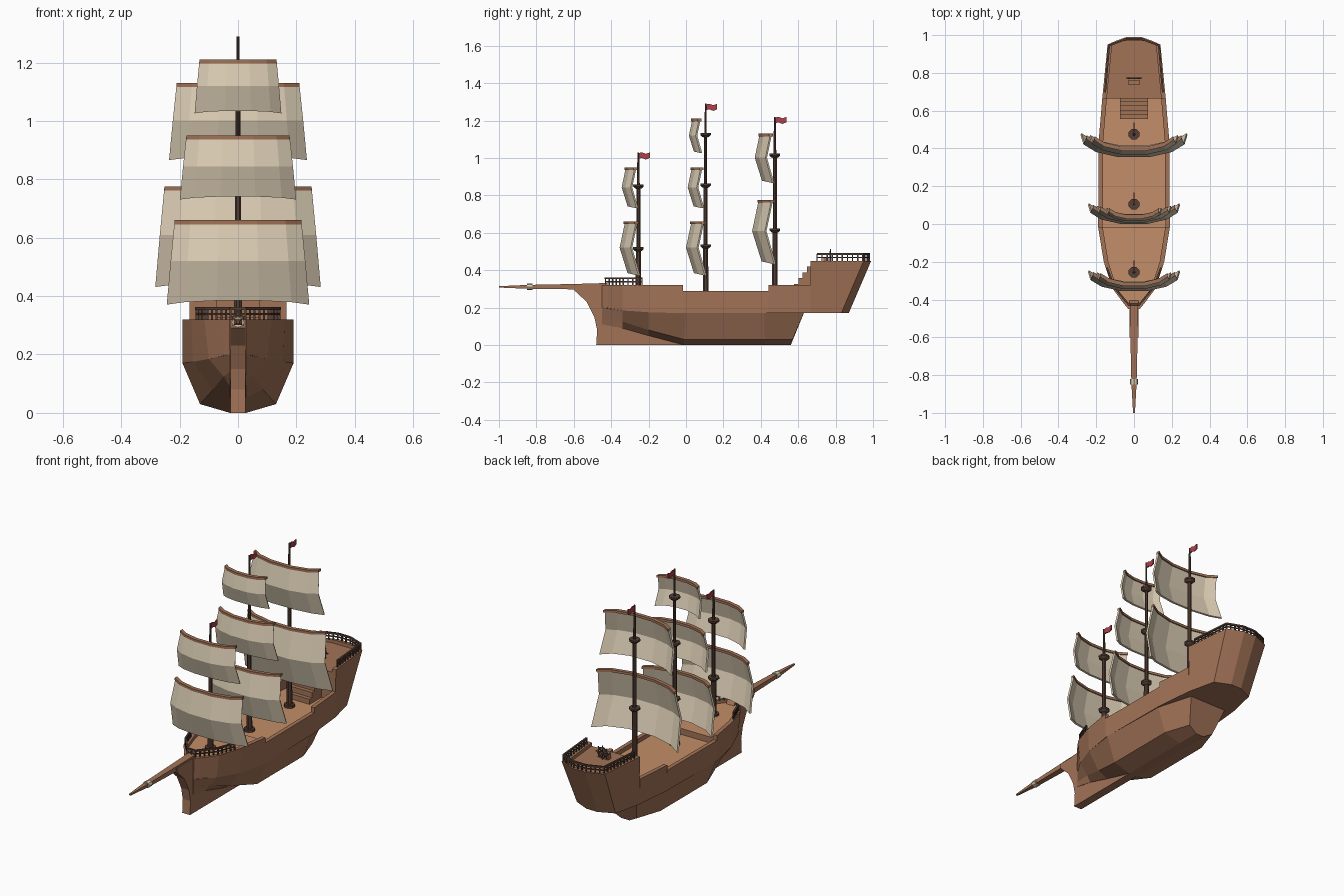
import bpy, bmesh, math
from mathutils import Vector

if "Cube" in bpy.data.objects:
    bpy.data.objects.remove(bpy.data.objects["Cube"])


def material(name, rgb):
    m = bpy.data.materials.new(name)
    m.diffuse_color = (*rgb, 1)
    m.use_nodes = True
    m.node_tree.nodes["Principled BSDF"].inputs["Base Color"].default_value = m.diffuse_color
    return m


WOOD = material("hull_wood", (.36, .17, .095))
DECK = material("deck_wood", (.55, .27, .14))
DARK = material("dark_wood", (.09, .05, .035))
CLOTH = material("sail_cloth", (.70, .60, .45))
RED = material("flag_red", (.42, .05, .07))


def mesh(name, verts, faces, mat, thick=0):
    me = bpy.data.meshes.new(name)
    me.from_pydata([tuple(v) for v in verts], [], faces)
    bm = bmesh.new()
    bm.from_mesh(me)
    bmesh.ops.recalc_face_normals(bm, faces=bm.faces)
    bm.to_mesh(me)
    bm.free()
    ob = bpy.data.objects.new(name, me)
    bpy.context.collection.objects.link(ob)
    me.materials.append(mat)
    if thick:
        s = ob.modifiers.new("thickness", 'SOLIDIFY')
        s.thickness, s.offset = thick, 0
    return ob


def loft(name, rings, mat, strip=None, strip_mat=None):
    """Skin closed rings and cap the ends; one lengthwise strip may be recoloured."""
    n = len(rings[0])
    verts = [p for r in rings for p in r]
    faces = [(k*n+i, k*n+(i+1) % n, (k+1)*n+(i+1) % n, (k+1)*n+i)
             for k in range(len(rings)-1) for i in range(n)]
    faces += [tuple(range(n)), tuple(range(len(verts)-n, len(verts)))]
    ob = mesh(name, verts, faces, mat)
    if strip_mat:
        ob.data.materials.append(strip_mat)
        for k in range(len(rings)-1):
            ob.data.polygons[k*n+strip].material_index = 1
    return ob


def mirror_ring(half):
    return half + [(-x, y, z) for x, y, z in reversed(half)]


def lathe(name, profile, x, y, mat, n=8):
    return loft(name, [[(x+r*math.cos(2*math.pi*(i+.5)/n), y+r*math.sin(2*math.pi*(i+.5)/n), z)
                        for i in range(n)] for r, z in profile], mat)


def bars(name, segments, mat):
    """Square bars (start, end, width) joined as one object."""
    verts, faces = [], []
    for a, b, w in segments:
        a, b = Vector(a), Vector(b)
        d = (b-a).normalized()
        s = d.cross(Vector((0, 0, 1)) if abs(d.z) < .9 else Vector((1, 0, 0))).normalized()*w/2
        t = d.cross(s)
        o = len(verts)
        verts += [p+i*s+j*t for p in (a, b) for i, j in ((-1, -1), (1, -1), (1, 1), (-1, 1))]
        faces += [tuple(o+i for i in f) for f in ((0, 1, 2, 3), (4, 5, 6, 7), (0, 1, 5, 4),
                                                  (1, 2, 6, 5), (2, 3, 7, 6), (3, 0, 4, 7))]
    return mesh(name, verts, faces, mat)


def box(name, x, y0, y1, z0, z1, mat):
    return loft(name, [[(-x, y, z0), (x, y, z0), (x, y, z1), (-x, y, z1)] for y in (y0, y1)], mat)


# Lower hull: mid chine, low chine, keel
def under(ym, xm, zm, yl, xl, zl, yk, zk):
    return mirror_ring([(xm, ym, zm), (xl, yl, zl), (.027, yk, zk)])


loft("lower_hull", [under(-.45, .028, .20, -.45, .028, .14, -.45, .11),
                    under(-.34, .10, .185, -.34, .05, .125, -.34, .09),
                    under(-.20, .155, .175, -.20, .085, .08, -.20, .05),
                    under(0, .19, .17, -.01, .13, .03, -.01, 0),
                    under(.42, .18, .17, .42, .13, .03, .42, 0),
                    under(.63, .12, .17, .57, .08, .03, .56, 0)], WOOD)

# Stem and keel blade
blade = [(-.60, .32), (-.595, .29), (-.53, .23), (-.49, .15), (-.475, .08), (-.48, 0),
         (.3, 0), (.3, .05), (-.3, .15), (-.42, .32)]
loft("stem_and_keel", [[(x, y, z) for y, z in blade] for x in (-.025, .025)], WOOD)


# Upper hull with bulwarks around recessed decks
def upper(yt, xt, ym, xm, zm, rim, deck):
    i = max(xt-.024, .005)
    return mirror_ring([(xm, ym, zm), (xt, yt, rim), (i, yt, rim), (i, yt, deck)])


loft("forward_hull", [upper(-.45, .03, -.45, .028, .20, .32, .32),
                      upper(-.42, .055, -.42, .045, .197, .32, .32),
                      upper(-.42, .055, -.42, .045, .197, .32, .30),
                      upper(-.34, .115, -.34, .10, .185, .32, .30),
                      upper(-.20, .16, -.20, .155, .175, .32, .30),
                      upper(-.015, .19, -.015, .19, .17, .32, .30)], WOOD, 3, DECK)
loft("waist_hull", [upper(-.015, .19, -.015, .19, .17, .29, .265),
                    upper(.44, .187, .44, .185, .17, .29, .265)], WOOD, 3, DECK)
loft("quarter_hull", [upper(.44, .187, .44, .185, .17, .32, .265),
                      upper(.665, .168, .665, .163, .17, .32, .265)], WOOD, 3, DECK)
loft("stern_hull", [upper(.665, .168, .665, .163, .17, .45, .43),
                    upper(.95, .14, .83, .125, .17, .45, .43),
                    upper(.968, .10, .845, .09, .17, .45, .43),
                    upper(.968, .10, .845, .09, .17, .45, .45),
                    upper(.99, .04, .87, .035, .17, .45, .45)], WOOD)

# Stairs to the stern deck
for i in range(5):
    box("stair_step", .075, .555+.023*i, .67, .26, .295+.031*i, WOOD)


# Railings
def railing(name, half, z, h):
    path = half + [(-x, y) for x, y in reversed(half)]
    seg = []
    for (x0, y0), (x1, y1) in zip(path, path[1:]):
        for dz, w in ((h, .010), (h*.5, .006)):
            seg.append(((x0, y0, z+dz), (x1, y1, z+dz), w))
        n = max(1, round(math.hypot(x1-x0, y1-y0)/.026))
        for k in range(n+1):
            x, y = x0+(x1-x0)*k/n, y0+(y1-y0)*k/n
            seg.append(((x, y, z-.005), (x, y, z+h), .007))
    bars(name, seg, DARK)


railing("bow_railing", [(.142, -.235), (.105, -.335), (.025, -.43)], .32, .037)
railing("stern_railing", [(.153, .70), (.132, .945), (.04, .98)], .45, .036)

# Steering wheel and stand
box("wheel_stand", .03, .735, .762, .43, .465, WOOD)
spokes = [((0, .772, .47), (.042*math.cos(a), .772, .47+.042*math.sin(a)), .005)
          for a in [k*math.pi/4 for k in range(8)]]
rim = [Vector((.03*math.cos(k*math.pi/4), .772, .47+.03*math.sin(k*math.pi/4))) for k in range(9)]
bars("steering_wheel", spokes + [(a, b, .007) for a, b in zip(rim, rim[1:])], DARK)


# Bowsprit with a binding
def square(y, r, z):
    return [(-r, y, z-r*.75), (r, y, z-r*.75), (r, y, z+r*.75), (-r, y, z+r*.75)]


loft("bowsprit", [square(-.42, .022, .315), square(-.6, .019, .312),
                  square(-.84, .014, .311), square(-1, .005, .311)], WOOD)
loft("bowsprit_binding", [[(.022*math.cos(k*math.pi/4), y, .311+.018*math.sin(k*math.pi/4))
                           for k in range(8)] for y in (-.85, -.82)], CLOTH)


# Masts with lookout discs, and flags
def mast(name, y, top, discs):
    prof, r = [(.03, .265), (.03, .31 if y < 0 else .28), (.016, .31 if y < 0 else .28)], .0145
    for z in discs:
        prof += [(r, z-.015), (.02, z-.012), (.031, z-.002), (.031, z+.008), (r-.003, z+.008)]
        r -= .003
    lathe(name, prof + [(.005, top)], 0, y, DARK)
    cols = [(0, 0), (.02, .004), (.04, -.004), (.062, .004)]
    verts = [(0, y+a, top+b-c) for a, b in cols for c in (.004, .034)]
    mesh(name + "_flag", verts, [(2*i, 2*i+2, 2*i+3, 2*i+1) for i in range(3)], RED, .006)


mast("fore_mast", -.255, 1.03, (.515, .85))
mast("main_mast", .105, 1.29, (.53, .855, 1.125))
mast("mizzen_mast", .475, 1.22, (.615, 1.015))


# Square sails hanging from bent yards
COLS = [(-1, 1), (-.75, .4), (-.3, 0), (.3, 0), (.75, .4), (1, 1)]


def sail(name, y, w, top, bottom):
    h, sweep = top-bottom, w*.27
    rows = [(0, 0, 0), (-.1*h, .47, 0), (.05*h, .95, .05*h)]
    verts = [(u*w*(1+.13*t), y+dy+c*sweep, top-.008-t*h-c*dz) for dy, t, dz in rows for u, c in COLS]
    faces = [(6*r+i, 6*r+i+1, 6*r+i+7, 6*r+i+6) for r in range(2) for i in range(5)]
    mesh(name + "_sail", verts, faces, CLOTH, .010)
    loft(name + "_yard", [[(u*w*1.01, y+c*sweep+a, top+b) for a, b in
                           ((-.011, -.014), (.011, -.014), (.011, 0), (-.011, 0))]
                          for u, c in COLS], WOOD)


sail("fore_lower", -.322, .215, .66, .38)
sail("fore_upper", -.318, .175, .95, .74)
sail("main_lower", .033, .215, .66, .38)
sail("main_middle", .035, .175, .95, .74)
sail("main_top", .038, .13, 1.21, 1.035)
sail("mizzen_lower", .392, .25, .775, .44)
sail("mizzen_upper", .398, .208, 1.13, .875)
